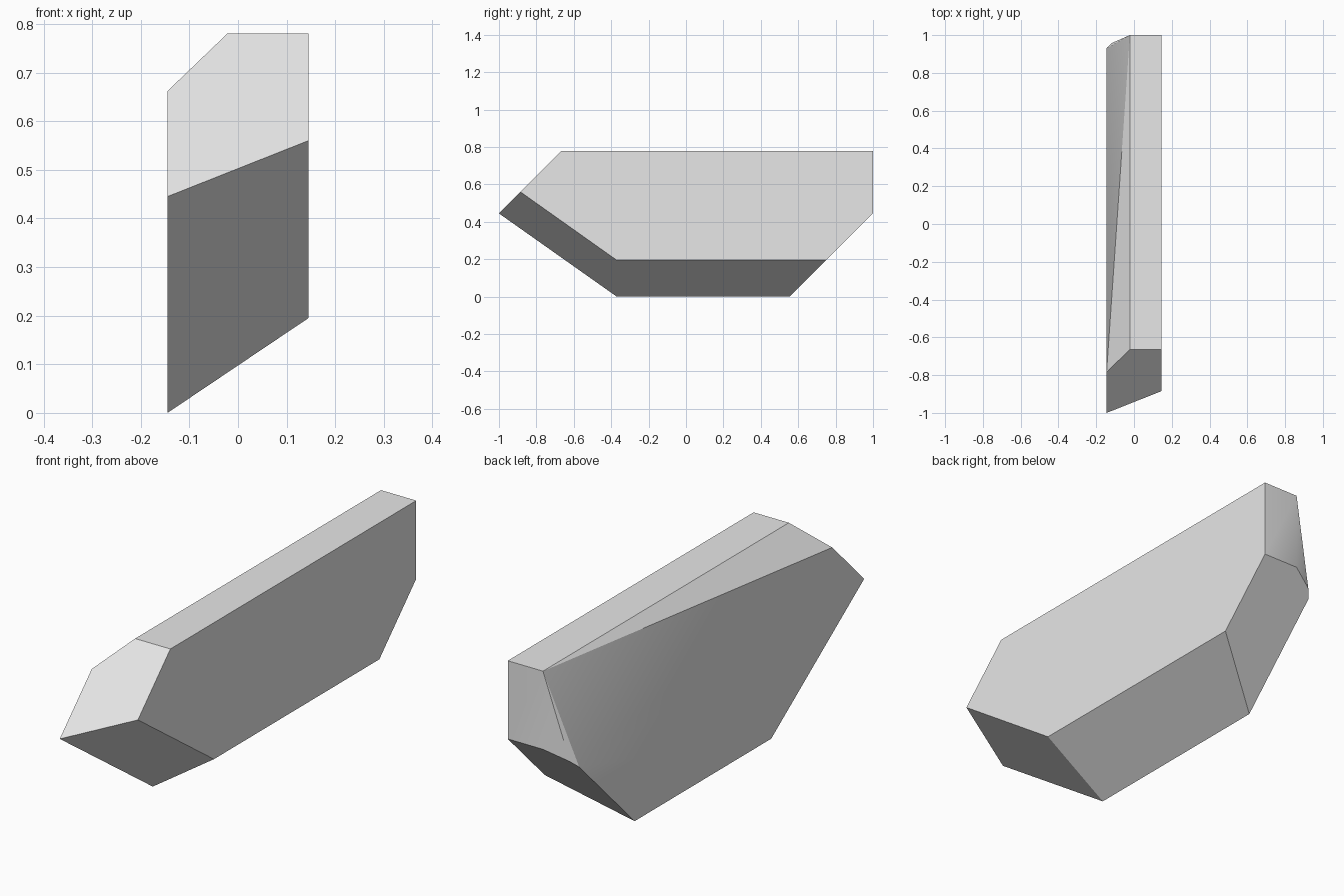
import bpy
import bmesh
import math

cube = bpy.data.objects.get("Cube")
if cube:
    bpy.data.objects.remove(cube, do_unlink=True)

# Single plain grey material
GREY = (0.8, 0.8, 0.8, 1.0)
grey = bpy.data.materials.new("plain grey")
grey.use_nodes = True
grey.diffuse_color = GREY
grey.node_tree.nodes["Principled BSDF"].inputs["Base Color"].default_value = GREY

LEFT, RIDGE, RIGHT = 0.145, -0.022, -0.145   # x of the two sides and the top ridge

# Side outlines as (y, z)
left_outline = [(-0.885, 0.56), (-0.665, 0.78), (1, 0.78),
                (1, 0.445), (0.75, 0.195), (-0.37, 0.195)]
ridge_outline = [(-0.665, 0.78), (1, 0.78), (1, 0.445)]
right_outline = [(-1, 0.445), (-0.783, 0.662), (0.93, 0.375),
                 (0.555, 0), (-0.37, 0)]

# Faceted block: convex skin over the outlines, flat regions merged
bm = bmesh.new()
for x, outline in ((LEFT, left_outline), (RIDGE, ridge_outline), (RIGHT, right_outline)):
    for y, z in outline:
        bm.verts.new((x, y, z))
bm.verts.new((-0.12, 0.957, 0.402))          # rounded rear corner
bmesh.ops.convex_hull(bm, input=bm.verts[:])
bmesh.ops.dissolve_limit(bm, angle_limit=math.radians(2),
                         verts=bm.verts[:], edges=bm.edges[:])
bmesh.ops.recalc_face_normals(bm, faces=bm.faces[:])

mesh = bpy.data.meshes.new("faceted_block")
bm.to_mesh(mesh)
bm.free()
mesh.materials.append(grey)
block = bpy.data.objects.new("faceted_block", mesh)
bpy.context.collection.objects.link(block)

# Soften only the shallow creases
bpy.ops.object.select_all(action='DESELECT')
block.select_set(True)
bpy.context.view_layer.objects.active = block
bpy.ops.object.shade_smooth_by_angle(angle=math.radians(25))
